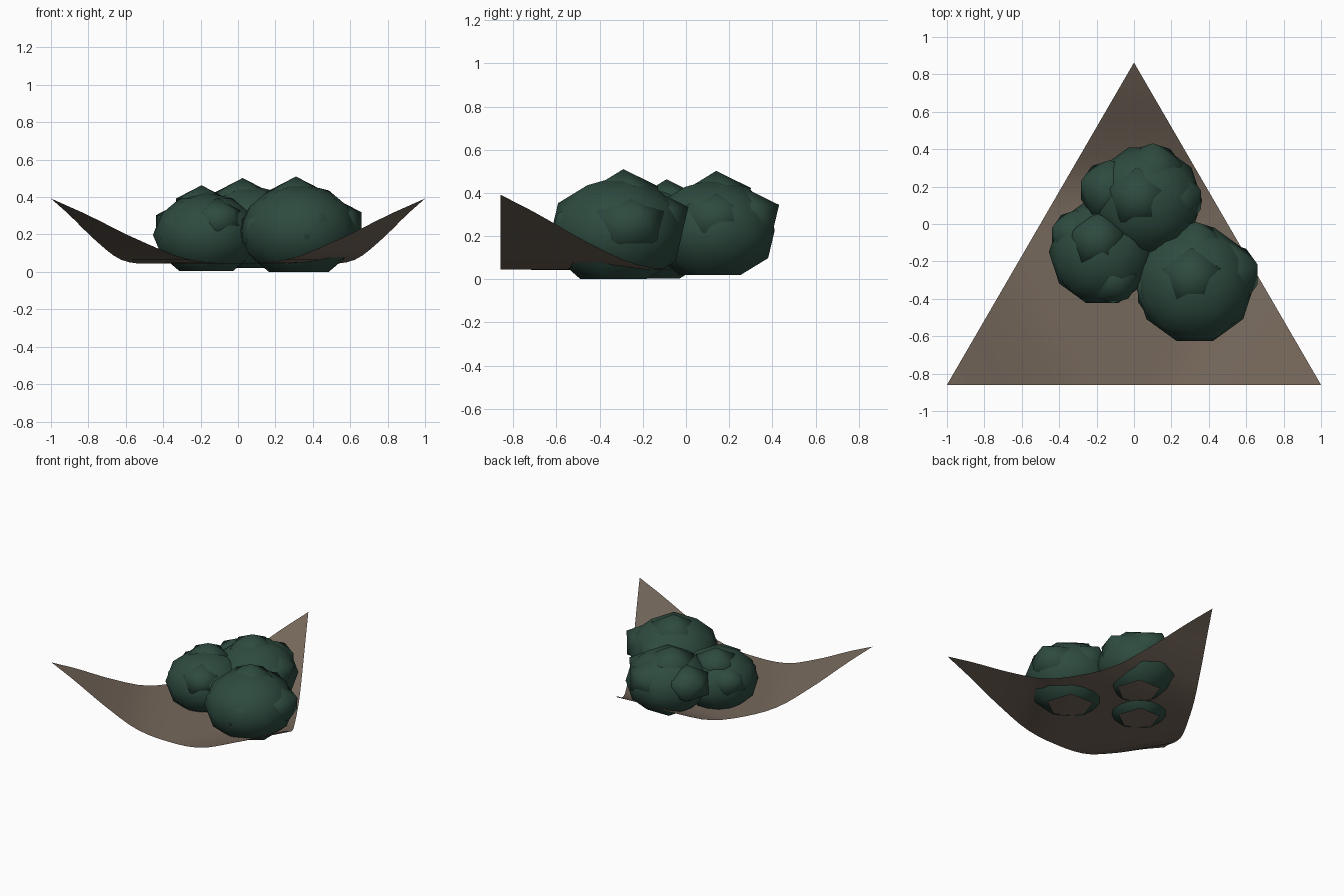
import bpy, bmesh, math
from mathutils import Matrix, Vector

cube = bpy.data.objects.get("Cube")
if cube:
    bpy.data.objects.remove(cube)


def material(name, rgb):
    m = bpy.data.materials.new(name)
    m.use_nodes = True
    m.diffuse_color = (*rgb, 1)
    m.node_tree.nodes["Principled BSDF"].inputs["Base Color"].default_value = (*rgb, 1)
    return m


LEAF = material("dark_leaf_green", (0.027, 0.07, 0.05))
EARTH = material("earth_brown", (0.18, 0.138, 0.105))


def finish(bm, name, mat):
    for f in bm.faces:
        f.smooth = True
    mesh = bpy.data.meshes.new(name)
    bm.to_mesh(mesh)
    bm.free()
    mesh.materials.append(mat)
    ob = bpy.data.objects.new(name, mesh)
    bpy.context.collection.objects.link(ob)
    return ob


# Triangular ground sheet: height falls with depth measured inward from the nearest corner
PROFILE = [(0, 0.392), (0.17, 0.305), (0.35, 0.2), (0.45, 0.148), (0.52, 0.113),
           (0.6, 0.077), (0.69, 0.054), (0.8, 0.045), (1.3, 0.042)]
CORNERS = [Vector(c) for c in ((-1, -0.86, 0), (1, -0.86, 0), (0, 0.863, 0))]
MIDDLE = sum(CORNERS, Vector()) / 3


def height(depth):
    for (d0, z0), (d1, z1) in zip(PROFILE, PROFILE[1:]):
        if depth <= d1:
            return z0 + (z1 - z0) * (depth - d0) / (d1 - d0)
    return PROFILE[-1][1]


bm = bmesh.new()
bm.faces.new([bm.verts.new(c) for c in CORNERS])
bmesh.ops.subdivide_edges(bm, edges=bm.edges[:], cuts=23, use_grid_fill=True)
for v in bm.verts:
    depth = min((v.co - c).dot((MIDDLE - c).normalized()) for c in CORNERS)
    v.co.z = height(depth)
finish(bm, "ground_sheet", EARTH)


# Squashed leaf balls: an open-bottomed body with coarse lumps on it
def leaf_ball(name, centre, radius, detail, open_bottom=False):
    bm = bmesh.new()
    bmesh.ops.create_icosphere(bm, subdivisions=detail, radius=radius)
    if open_bottom:
        low = min(bm.verts, key=lambda v: v.co.z)
        bmesh.ops.delete(bm, geom=[low], context="VERTS")
    bm.transform(Matrix.Diagonal((1, 1, 0.8, 1)) @ Matrix.Rotation(math.pi / 2, 4, "Z"))
    ob = finish(bm, name, LEAF)
    ob.location = centre
    return ob


# Each bush: body centre, body radius, then lumps as x, y, z, radius
BUSHES = {
    "front_left_bush": ((0.325, -0.32, 0.218), 0.32, [
        (0.31, -0.29, 0.366, 0.18), (0.5, -0.27, 0.25, 0.19),
        (0.33, -0.15, 0.27, 0.18), (0.37, -0.47, 0.24, 0.175),
        (0.17, -0.37, 0.22, 0.175)]),
    "back_bush": ((0.065, 0.125, 0.224), 0.3, [
        (0.025, 0.14, 0.358, 0.18), (-0.13, 0.18, 0.27, 0.18),
        (0.21, 0.13, 0.28, 0.175), (0.1, 0.27, 0.28, 0.18),
        (0.11, -0.03, 0.26, 0.15)]),
    "right_bush": ((-0.17, -0.15, 0.198), 0.285, [
        (-0.195, -0.09, 0.335, 0.16), (-0.11, -0.29, 0.275, 0.15),
        (-0.31, -0.06, 0.25, 0.15), (-0.29, -0.22, 0.23, 0.15)]),
}
for name, (centre, radius, lumps) in BUSHES.items():
    leaf_ball(name, centre, radius, 2, open_bottom=True)
    for i, (x, y, z, r) in enumerate(lumps):
        leaf_ball(f"{name}_lump_{i + 1}", (x, y, z), r, 1)
